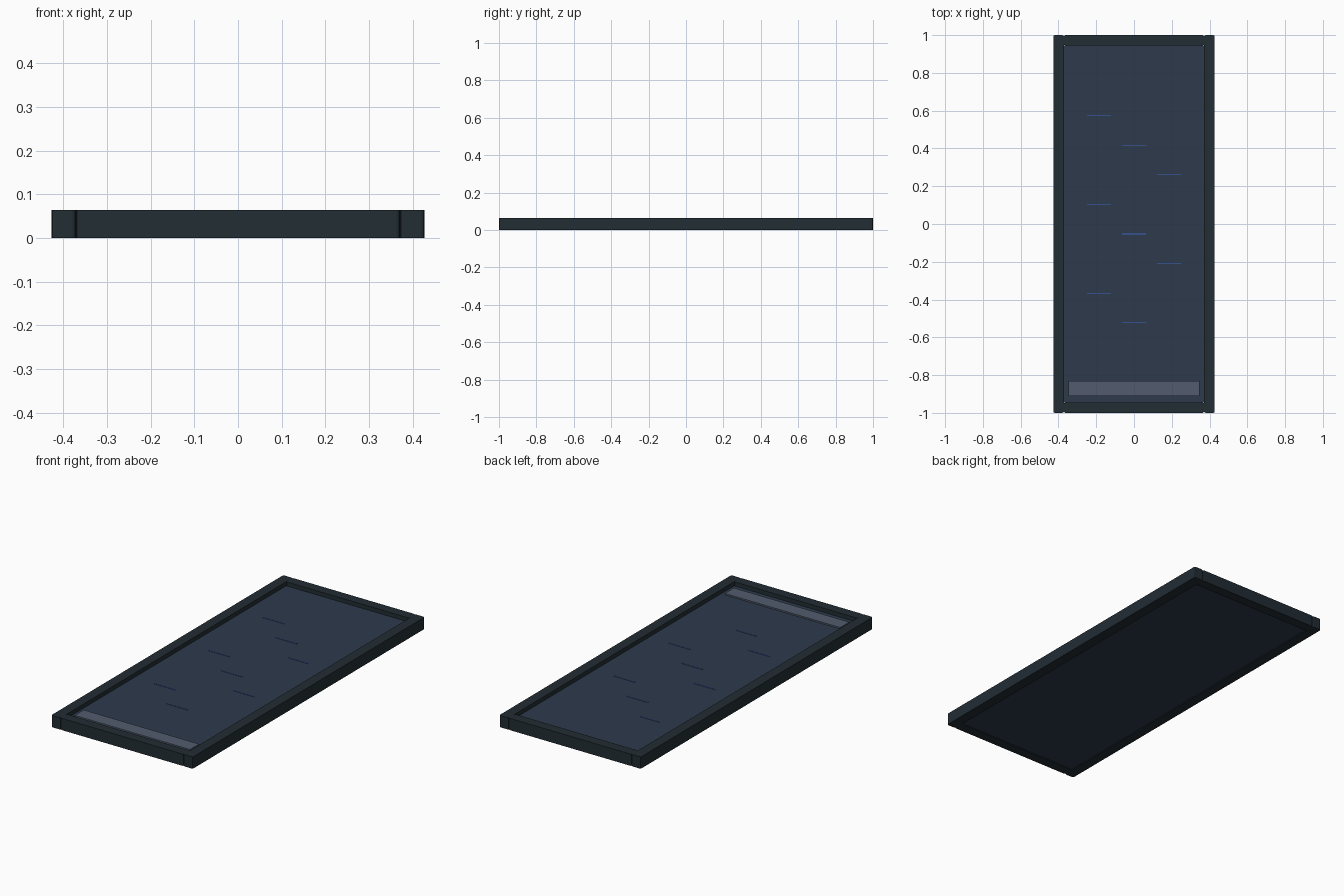
import bpy
import bmesh

cube = bpy.data.objects.get("Cube")
if cube:
    bpy.data.objects.remove(cube, do_unlink=True)


def material(name, rgb):
    m = bpy.data.materials.new(name)
    m.use_nodes = True
    m.diffuse_color = (*rgb, 1)
    m.node_tree.nodes["Principled BSDF"].inputs["Base Color"].default_value = (*rgb, 1)
    return m


FRAME = material("dark slate", (0.016, 0.026, 0.034))
PANEL = material("navy glass", (0.026, 0.042, 0.072))
STRIP = material("pale grey", (0.085, 0.107, 0.156))
LINE = material("blue", (0.05, 0.14, 0.62))


def box(name, mat, low, high, bevel=0):
    """Box between two corners, with optional rounding of its upright edges."""
    bm = bmesh.new()
    bmesh.ops.create_cube(bm, size=1)
    for v in bm.verts:
        v.co = [(a + b) / 2 + c * (b - a) for a, b, c in zip(low, high, v.co)]
    if bevel:
        upright = [e for e in bm.edges
                   if abs(e.verts[0].co.z - e.verts[1].co.z) > 0.01]
        bmesh.ops.bevel(bm, geom=upright, offset=bevel, segments=2,
                        profile=0.5, affect='EDGES')
    mesh = bpy.data.meshes.new(name)
    bm.to_mesh(mesh)
    bm.free()
    mesh.materials.append(mat)
    obj = bpy.data.objects.new(name, mesh)
    bpy.context.collection.objects.link(obj)
    return obj


HEIGHT = 0.064
HALF_X, HALF_Y = 0.427, 1.0
IN_X, IN_Y = 0.371, 0.945
TOP = 0.042

# Frame: two long rails with two end rails between them
for side, s in (("left", 1), ("right", -1)):
    xs = sorted((s * IN_X, s * HALF_X))
    box(side + "_rail", FRAME, (xs[0], -HALF_Y, 0), (xs[1], HALF_Y, HEIGHT), 0.008)
for end, s in (("back", 1), ("front", -1)):
    ys = sorted((s * IN_Y, s * HALF_Y))
    box(end + "_rail", FRAME, (-IN_X, ys[0], 0), (IN_X, ys[1], HEIGHT), 0.008)

# Recessed panel and the raised strip near its front end
box("panel", PANEL, (-IN_X, -IN_Y, 0.004), (IN_X, IN_Y, TOP))
box("front_strip", STRIP, (-0.348, -0.91, TOP), (0.348, -0.832, TOP + 0.008))

# Thin marker lines stepping diagonally across three columns
for i in range(8):
    x = (i % 3 - 1) * 0.186
    y = 0.575 - i * 0.157
    box(f"marker_line_{i + 1}", LINE, (x - 0.064, y - 0.0014, TOP),
        (x + 0.064, y + 0.0014, TOP + 0.002))
